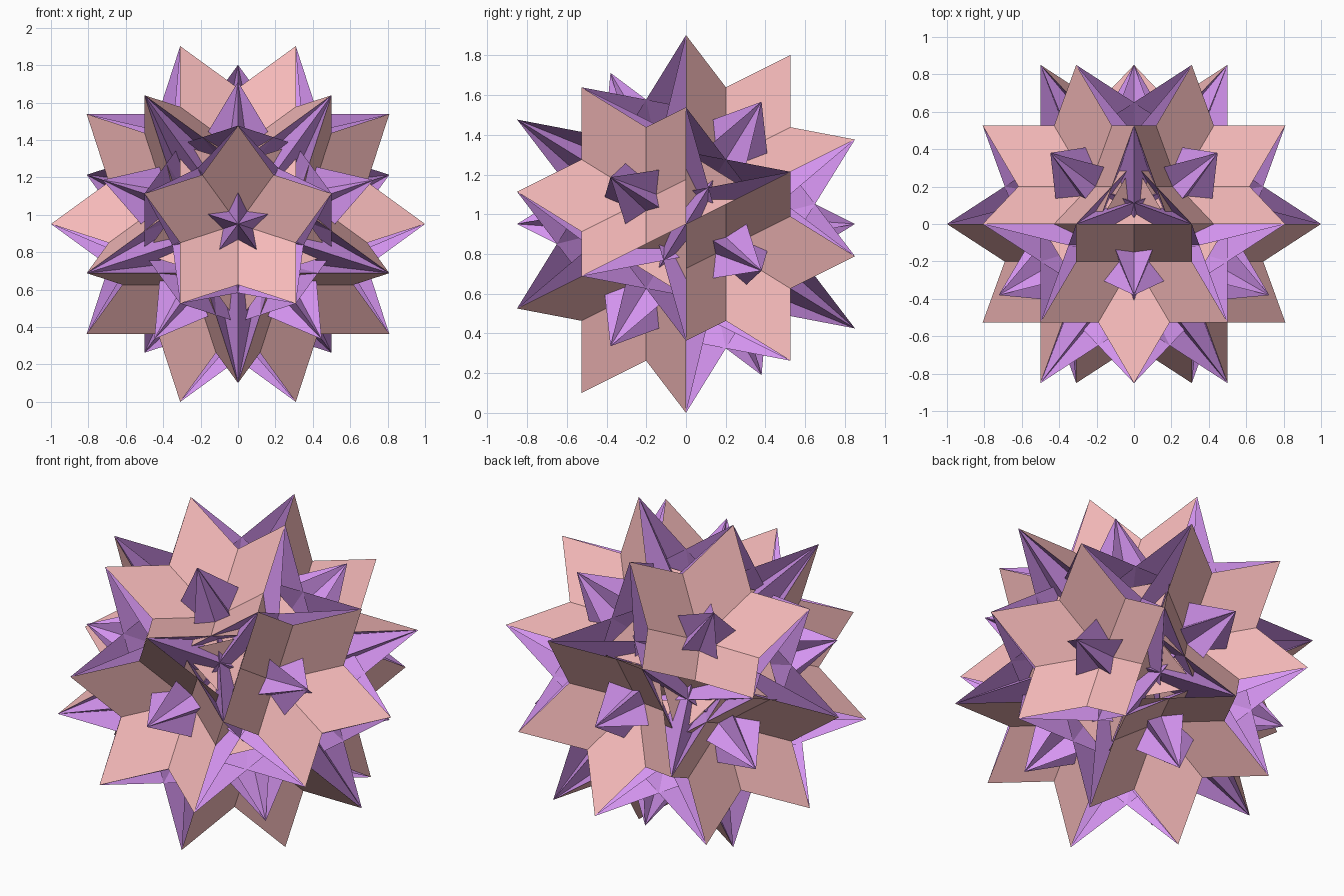
import bpy, bmesh, math
from itertools import combinations
from mathutils import Vector

if "Cube" in bpy.data.objects:
    bpy.data.objects.remove(bpy.data.objects["Cube"])

PHI = (1 + 5 ** 0.5) / 2
TIP = 0.85065              # radius of the 12 five-fold tips
LIFT = Vector((0, 0, math.sin(math.radians(72))))

# 12 five-fold axes, one pair lying along y
axes = [Vector((0, -1, 0))]
for k in range(5):
    t = math.radians(90 + 72 * k)
    axes.append(Vector((2 * math.cos(t), -1, 2 * math.sin(t))) / 5 ** 0.5)
axes += [-a for a in axes]


def adjacent(a, b):
    return abs(a.dot(b) - 1 / 5 ** 0.5) < 0.01


# 30 outer points halfway between neighbouring axes
points = [(a + b).normalized() for a, b in combinations(axes, 2) if adjacent(a, b)]


def layer(normal, height):
    return [p for p in points if abs(p.dot(normal) - height) < 0.01]


def build(name, triangles, color):
    bm = bmesh.new()
    for tri in triangles:
        a, b, c = tri
        if (b - a).cross(c - a).dot(a) < 0:      # face away from the centre
            a, c = c, a
        bm.faces.new([bm.verts.new(v + LIFT) for v in (a, b, c)])
    bmesh.ops.remove_doubles(bm, verts=bm.verts, dist=1e-4)
    me = bpy.data.meshes.new(name)
    bm.to_mesh(me)
    bm.free()
    mat = bpy.data.materials.new(name + "_color")
    mat.diffuse_color = color
    mat.use_nodes = True
    mat.node_tree.nodes["Principled BSDF"].inputs["Base Color"].default_value = mat.diffuse_color
    me.materials.append(mat)
    ob = bpy.data.objects.new(name, me)
    bpy.context.collection.objects.link(ob)


# 20 large crossing triangles, one across each three-fold direction
large = []
for a, b, c in combinations(axes, 3):
    if adjacent(a, b) and adjacent(b, c) and adjacent(a, c):
        large.append(layer((a + b + c).normalized(), 0.357))
build("large_triangles", large, (0.94, 0.5, 0.5, 1))

# 12 five-pointed-star pyramids, each tip poking out on the opposite side
spikes = []
for a in axes:
    for p, q in combinations(layer(a, 0.5257), 2):
        if abs((p - q).length - PHI) < 0.01:
            spikes.append((p, q, -a * TIP))
build("star_pyramids", spikes, (0.67, 0.3, 0.88, 1))
